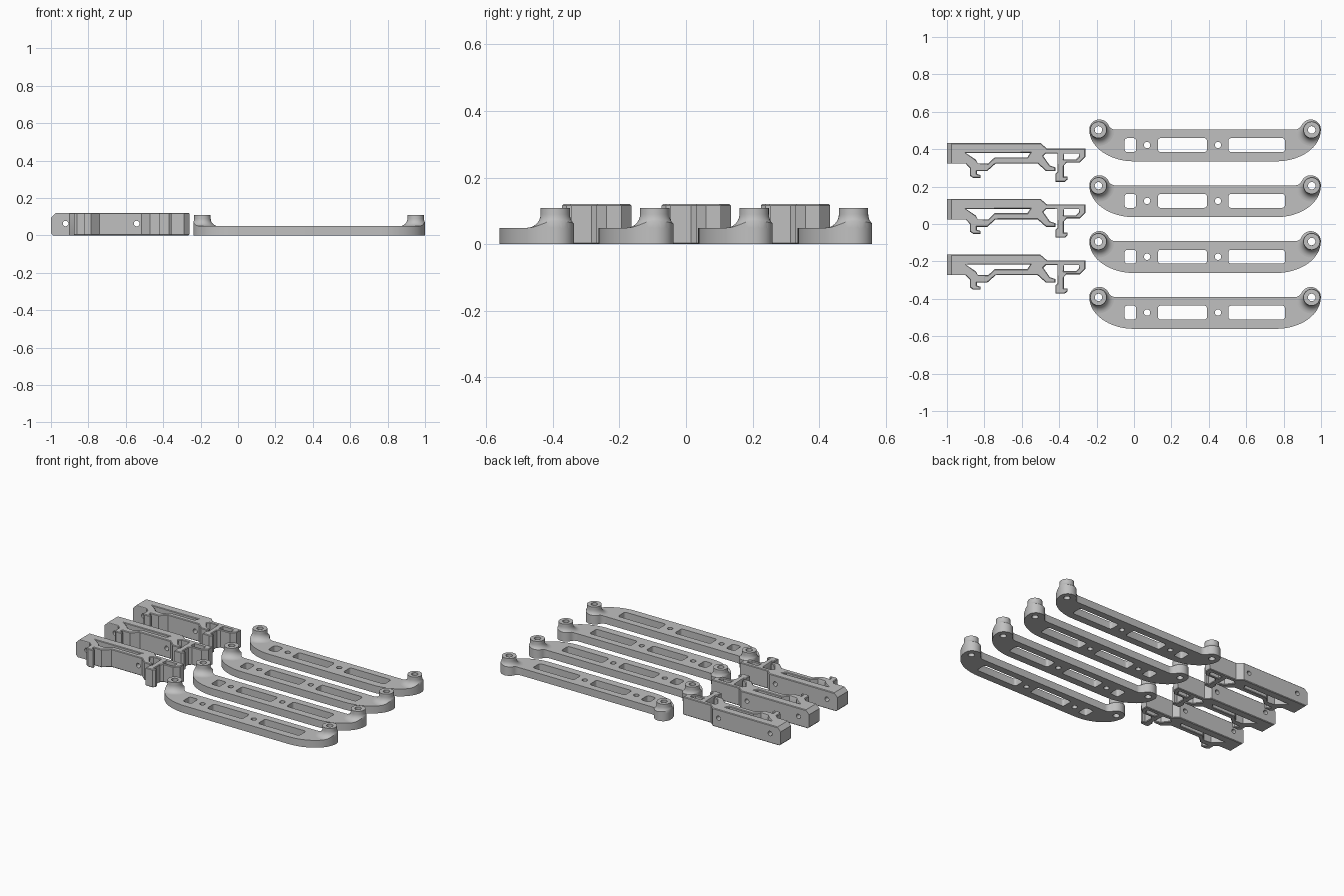
import bpy, bmesh, math
from mathutils import Matrix, Vector

if "Cube" in bpy.data.objects:
    bpy.data.objects.remove(bpy.data.objects["Cube"])

PITCH = 0.2985          # spacing between repeated parts
AXIS = 0.38             # mirror axis of each arm (x)

grey = bpy.data.materials.new("plain grey")
grey.diffuse_color = (0.53, 0.53, 0.53, 1)
grey.use_nodes = True
grey.node_tree.nodes["Principled BSDF"].inputs["Base Color"].default_value = grey.diffuse_color


def arc(cx, cy, rx, ry, a0, a1, n):
    return [(cx + rx * math.cos(math.radians(a0 + (a1 - a0) * i / n)),
             cy + ry * math.sin(math.radians(a0 + (a1 - a0) * i / n))) for i in range(n + 1)]


def circle(x, y, r, n=24):
    return arc(x, y, r, r, 0, 360, n)[:-1]


def rounded_slot(x0, x1, y0, y1, r=0.014):
    return (arc(x1 - r, y1 - r, r, r, 0, 90, 4) + arc(x0 + r, y1 - r, r, r, 90, 180, 4)
            + arc(x0 + r, y0 + r, r, r, 180, 270, 4) + arc(x1 - r, y0 + r, r, r, 270, 360, 4))


def finish(name, bm):
    bmesh.ops.remove_doubles(bm, verts=bm.verts, dist=1e-5)
    bmesh.ops.recalc_face_normals(bm, faces=bm.faces)
    me = bpy.data.meshes.new(name)
    bm.to_mesh(me)
    bm.free()
    me.materials.append(grey)
    ob = bpy.data.objects.new(name, me)
    bpy.context.collection.objects.link(ob)
    return ob


def prism(name, loops, height):
    """Extrude an outline (first loop) with holes (other loops) from z = 0."""
    cu = bpy.data.curves.new(name, 'CURVE')
    cu.dimensions, cu.fill_mode, cu.extrude = '2D', 'BOTH', height / 2
    for loop in loops:
        sp = cu.splines.new('POLY')
        sp.points.add(len(loop) - 1)
        for p, (x, y) in zip(sp.points, loop):
            p.co = (x, y, 0, 1)
        sp.use_cyclic_u = True
    tmp = bpy.data.objects.new(name + "_curve", cu)
    bpy.context.collection.objects.link(tmp)
    dg = bpy.context.evaluated_depsgraph_get()
    me = bpy.data.meshes.new_from_object(tmp.evaluated_get(dg))
    bm = bmesh.new()
    bm.from_mesh(me)
    bmesh.ops.translate(bm, vec=(0, 0, height / 2), verts=bm.verts)
    bpy.data.objects.remove(tmp)
    return finish(name, bm)


def lathe(name, profile, x, y, n=48):
    bm = bmesh.new()
    rings = [[bm.verts.new((px, py, z)) for px, py in circle(x, y, r, n)] for r, z in profile]
    for k, a in enumerate(rings):
        b = rings[(k + 1) % len(rings)]
        for i in range(n):
            j = (i + 1) % n
            bm.faces.new((a[i], a[j], b[j], b[i]))
    return finish(name, bm)


def geom(bm):
    return bm.verts[:] + bm.edges[:] + bm.faces[:]


def chamfer_rims(bm, height, d):
    """Pull the top and bottom outlines inward by d."""
    for z in (d, height - d):
        bmesh.ops.bisect_plane(bm, geom=geom(bm), plane_co=(0, 0, z), plane_no=(0, 0, 1))
    bm.normal_update()
    moves = []
    for v in bm.verts:
        if 1e-4 < v.co.z < height - 1e-4:
            continue
        sides = [f.normal.copy() for f in v.link_faces if abs(f.normal.z) < 0.5]
        n1 = sides[0]
        n2 = min(sides, key=n1.dot)
        moves.append((v, (n1 + n2) * (d / max(0.4, 1 + n1.dot(n2)))))
    for v, m in moves:
        v.co -= m


def slice_off(bm, co, no):
    """Remove everything beyond a plane and close the cut."""
    cut = bmesh.ops.bisect_plane(bm, geom=geom(bm), plane_co=co, plane_no=no, clear_outer=True)
    edges = [e for e in cut['geom_cut'] if isinstance(e, bmesh.types.BMEdge)]
    bmesh.ops.contextual_create(bm, geom=edges)


def boolean(ob, cutter, op):
    m = ob.modifiers.new("cut", 'BOOLEAN')
    m.operation, m.object, m.solver = op, cutter, 'EXACT'
    dg = bpy.context.evaluated_depsgraph_get()
    me = bpy.data.meshes.new_from_object(ob.evaluated_get(dg))
    ob.modifiers.clear()
    ob.data = me


def smooth(ob):
    bpy.ops.object.select_all(action='DESELECT')
    ob.select_set(True)
    bpy.context.view_layer.objects.active = ob
    bpy.ops.object.shade_smooth_by_angle(angle=math.radians(30))


def repeat(ob, count):
    for i in range(1, count):
        c = bpy.data.objects.new(ob.name + "_%d" % (i + 1), ob.data)
        c.location.y = -PITCH * i
        bpy.context.collection.objects.link(c)


# Arm outline: rounded boss end, concave neck, curved underside, mirrored
half = (arc(0, 0.505, 0.239, 0.17, 270, 180, 16)
        + arc(-0.185, 0.505, 0.054, 0.054, 180, 25.2, 16)[1:]
        + arc(-0.1, 0.545, 0.04, 0.04, 205.2, 270, 8)[1:])
outline = half + [(2 * AXIS - x, y) for x, y in reversed(half)]
bosses = (-0.19, 2 * AXIS + 0.19)

# Arm plate with slots and screw holes
holes = [rounded_slot(a, b, 0.385, 0.459) for a, b in ((-0.05, 0.012), (0.128, 0.39), (0.505, 0.807))]
holes += [circle(x, 0.422, 0.017) for x in (0.07, 0.449)]
holes += [circle(x, 0.503, 0.02) for x in bosses]
plate = prism("arm_plate", [outline] + holes, 0.049)
smooth(plate)
repeat(plate, 4)

# Bosses: flared tubes trimmed to the arm outline
trim = prism("boss_trim", [outline], 0.2)
flare = [(0.02, 0.049)] + arc(0.086, 0.09, 0.042, 0.041, 270, 180, 8) + [(0.044, 0.109), (0.02, 0.109)]
for name, x in zip(("left_boss", "right_boss"), bosses):
    boss = lathe(name, flare, x, 0.503)
    boolean(boss, trim, 'INTERSECT')
    smooth(boss)
    repeat(boss, 4)
bpy.data.objects.remove(trim)


def grid(points):
    """Clip profile in hundredths, from the clip's left top corner."""
    return [(-1 + x / 100, 0.433 - y / 100) for x, y in points]


# Clip profile: beam, lower hook, spring finger, latch frame and latch hook
clip_outline = grid([
    (0, 0), (50, 0), (53.5, 3), (74, 3), (74, 7.5), (71, 10.5), (64, 10.5), (62.5, 12),
    (62.5, 18), (64.5, 18), (64.5, 19.5), (63, 20.8), (58, 20.8), (58, 16.5), (59, 15.5),
    (59, 5.5), (53, 5.5), (51.5, 7), (55, 12), (58, 13), (58, 15), (53, 15), (48.5, 11),
    (26, 11), (21.5, 15), (16, 15), (16, 16.5), (18, 17.2), (18, 18.7), (14, 18.7),
    (12.3, 17.5), (12.3, 13.5), (10, 11), (0, 11)])
beam_window = grid([(10, 5.3), (44.5, 5.3), (43, 7.7), (25.5, 7.7), (22, 11 - 2), (16.5, 9.5), (15.5, 9)])
beam_window[4:] = grid([(22, 11), (16.5, 11), (15.5, 9)])
latch_window = grid([(62.5, 5.5), (70.5, 5.5), (70.5, 7.3), (69, 8.8), (62.5, 8.8)])
clip = prism("clip", [clip_outline, beam_window, latch_window], 0.12)

# Chamfered rims and end of the clip
bm = bmesh.new()
bm.from_mesh(clip.data)
chamfer_rims(bm, 0.12, 0.004)
slice_off(bm, (-1, 0, 0.095), Vector((-1, 0, 1)).normalized())
slice_off(bm, (-1, 0, 0.012), Vector((-1, 0, -1)).normalized())
bmesh.ops.recalc_face_normals(bm, faces=bm.faces)
bm.to_mesh(clip.data)
bm.free()

# Cross bores through the clip
for x in (-0.922, -0.542):
    bm = bmesh.new()
    bmesh.ops.create_cone(bm, cap_ends=True, segments=24, radius1=0.015, radius2=0.015, depth=0.6,
                          matrix=Matrix.Translation((x, 0.4, 0.063)) @ Matrix.Rotation(math.pi / 2, 4, 'X'))
    bore = finish("bore", bm)
    boolean(clip, bore, 'DIFFERENCE')
    bpy.data.objects.remove(bore)
smooth(clip)
repeat(clip, 3)
